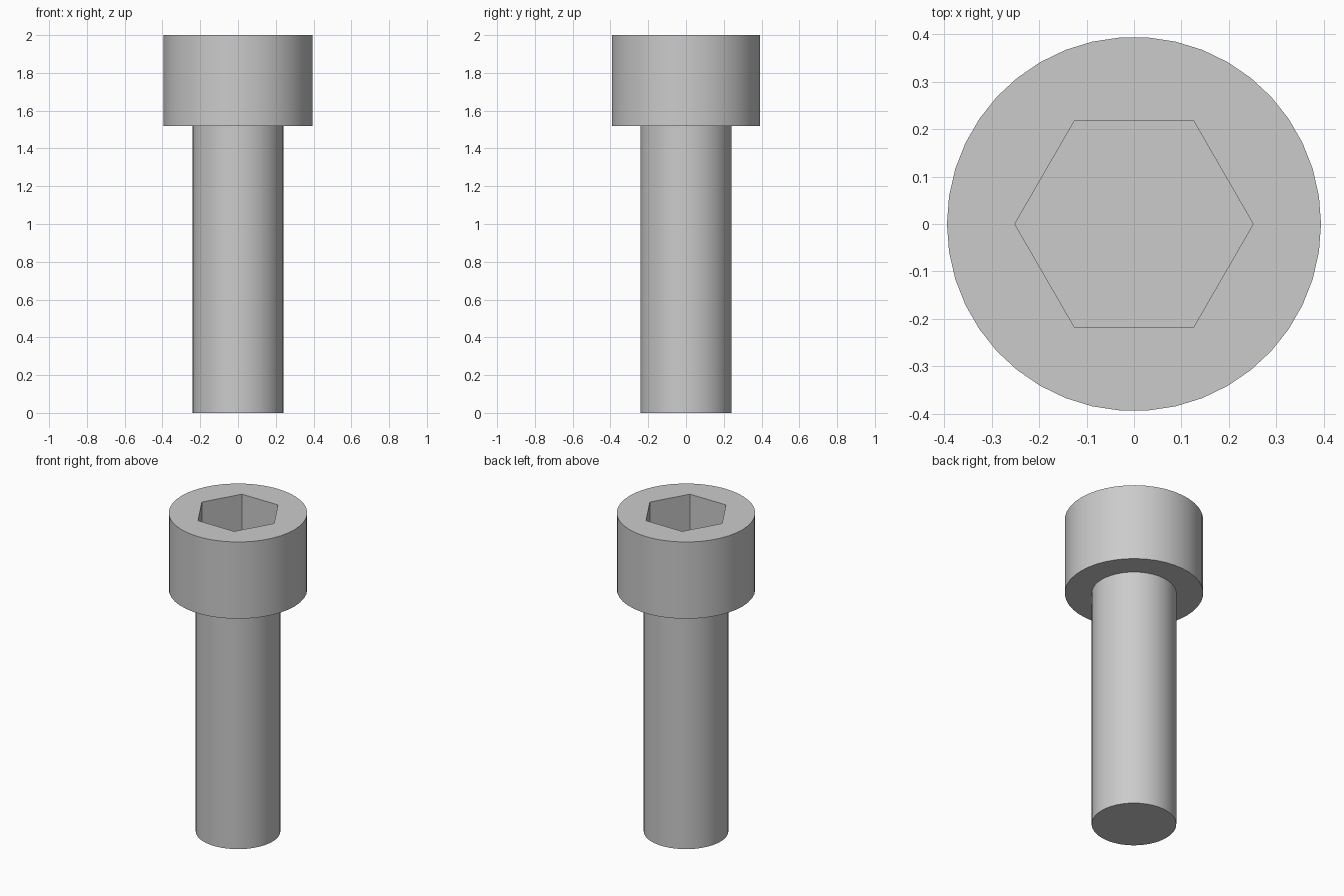
import bpy
import math

if "Cube" in bpy.data.objects:
    bpy.data.objects.remove(bpy.data.objects["Cube"], do_unlink=True)

SIDES = 42
HEAD_RADIUS, SHANK_RADIUS = 0.394, 0.241
HEAD_BOTTOM, TOP = 1.518, 2.0
SOCKET_RADIUS, SOCKET_DEPTH = 0.251, 0.25

steel = bpy.data.materials.new("grey steel")
steel.use_nodes = True
grey = (0.6, 0.6, 0.6, 1)
steel.diffuse_color = grey
steel.node_tree.nodes["Principled BSDF"].inputs["Base Color"].default_value = grey


def prism(name, sides, radius, bottom, top):
    """Upright prism with one corner on the +x axis."""
    bpy.ops.mesh.primitive_cylinder_add(
        vertices=sides, radius=radius, depth=top - bottom,
        location=(0, 0, (bottom + top) / 2), rotation=(0, 0, math.pi / 2))
    bpy.ops.object.transform_apply(location=True, rotation=True, scale=True)
    obj = bpy.context.object
    obj.name = name
    obj.data.materials.append(steel)
    return obj


def smooth(obj):
    bpy.ops.object.select_all(action='DESELECT')
    obj.select_set(True)
    bpy.context.view_layer.objects.active = obj
    bpy.ops.object.shade_smooth_by_angle(angle=math.radians(30))


# Shank
shank = prism("shank", SIDES, SHANK_RADIUS, 0, HEAD_BOTTOM)
smooth(shank)

# Head with a hexagonal socket
head = prism("head", SIDES, HEAD_RADIUS, HEAD_BOTTOM, TOP)
cutter = prism("socket_cutter", 6, SOCKET_RADIUS, TOP - SOCKET_DEPTH, TOP + 0.1)
cutter.hide_render = True
cut = head.modifiers.new("socket", 'BOOLEAN')
cut.operation = 'DIFFERENCE'
cut.solver = 'EXACT'
cut.object = cutter
bpy.context.view_layer.objects.active = head
bpy.ops.object.modifier_apply(modifier=cut.name)
bpy.data.objects.remove(cutter, do_unlink=True)
smooth(head)
